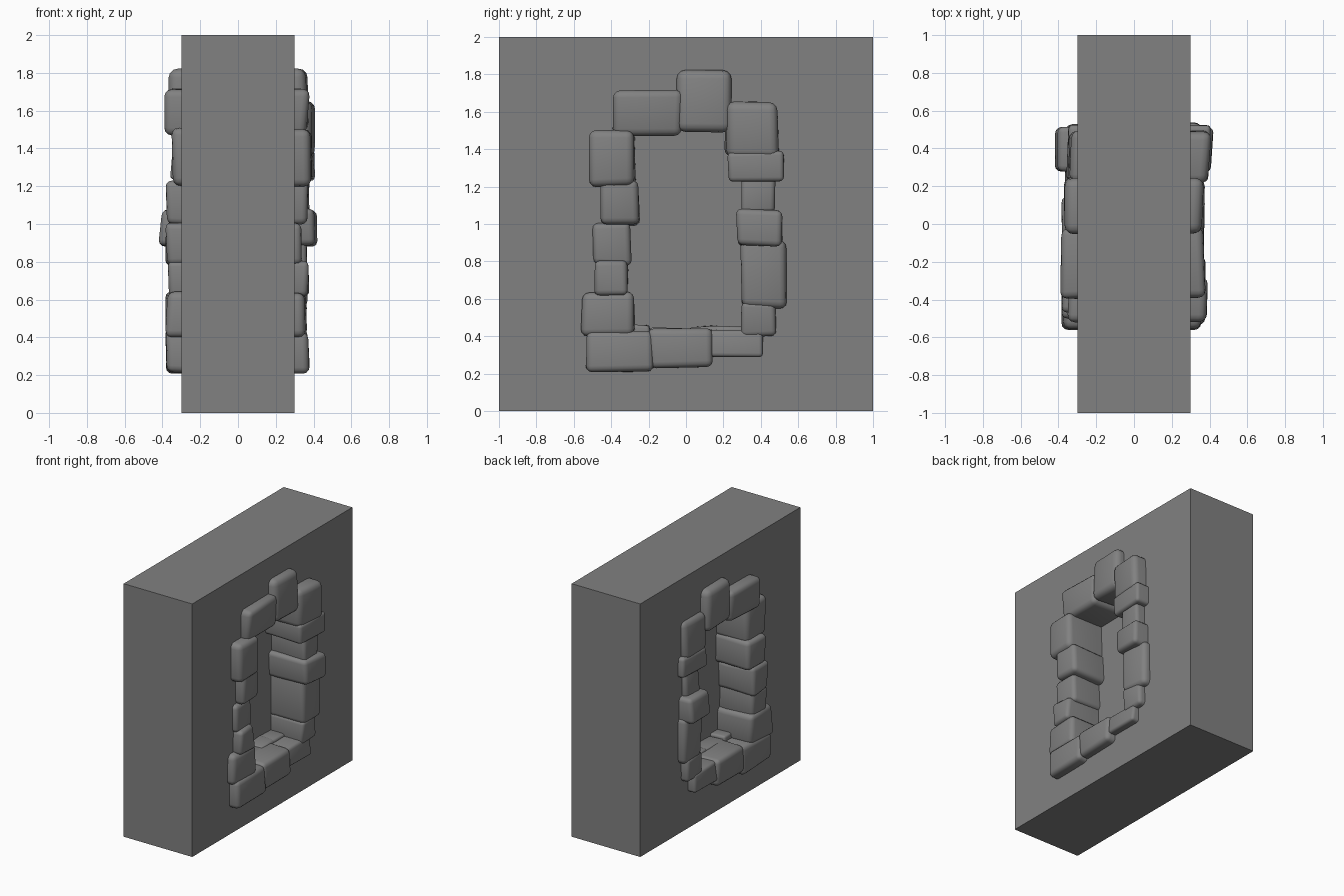
import bpy, bmesh, math, random
from mathutils import Vector

if "Cube" in bpy.data.objects:
    bpy.data.objects.remove(bpy.data.objects["Cube"])

random.seed(7)
mat = bpy.data.materials.new("stone grey")
mat.diffuse_color = (0.22, 0.22, 0.22, 1)
mat.use_nodes = True
mat.node_tree.nodes["Principled BSDF"].inputs["Base Color"].default_value = mat.diffuse_color


def finish(name, bm, smooth):
    bmesh.ops.recalc_face_normals(bm, faces=bm.faces[:])
    me = bpy.data.meshes.new(name)
    bm.to_mesh(me)
    bm.free()
    me.materials.append(mat)
    if smooth:
        me.polygons.foreach_set("use_smooth", [True] * len(me.polygons))
        me.set_sharp_from_angle(angle=math.radians(40))
    ob = bpy.data.objects.new(name, me)
    bpy.context.collection.objects.link(ob)
    return ob


def box_bm(lo, hi):
    bm = bmesh.new()
    bmesh.ops.create_cube(bm, size=1)
    lo, hi = Vector(lo), Vector(hi)
    for v in bm.verts:
        v.co = Vector([(a + b) / 2 + c * (b - a) for a, b, c in zip(lo, hi, v.co)])
    return bm


def stone(name, x0, x1, y0, y1, z0, z1):
    """Rough block: jittered box, split along its depth, rounded edges."""
    bm = box_bm((x0, y0, z0), (x1, y1, z1))
    small = min(y1 - y0, z1 - z0)
    if x1 - x0 > 0.5:  # pinch through-stones a little at mid depth
        edges = [e for e in bm.edges if abs(e.verts[0].co.x - e.verts[1].co.x) > 0.1]
        bmesh.ops.subdivide_edges(bm, edges=edges, cuts=2)
    cy, cz = (y0 + y1) / 2, (z0 + z1) / 2
    for v in bm.verts:
        end = abs(v.co.x) > 0.25
        v.co.x += random.uniform(-0.015, 0.015) if end else 0
        v.co.y += math.copysign(random.uniform(-0.016, 0.006), v.co.y - cy)
        v.co.z += math.copysign(random.uniform(-0.016, 0.006), v.co.z - cz)
    sharp = [e for e in bm.edges if e.calc_face_angle(0) > 0.8]
    bmesh.ops.bevel(bm, geom=sharp, offset=small * 0.17, segments=3,
                    profile=0.5, affect='EDGES', clamp_overlap=True)
    return finish(name, bm, True)


# Wall block with a recess on each broad side, edges hidden under the stones
wall = finish("wall", box_bm((-0.3, -1, 0), (0.3, 1, 2)), False)
outline = [(-0.40, 0.33), (0.30, 0.33), (0.41, 0.45), (0.41, 1.35),
           (0.33, 1.50), (0.10, 1.62), (-0.22, 1.60), (-0.40, 1.40)]
for side in (1, -1):
    bm = bmesh.new()
    f = bm.faces.new([bm.verts.new((side * 0.08, y, z)) for y, z in outline])
    r = bmesh.ops.extrude_face_region(bm, geom=[f])
    for v in r["geom"]:
        if isinstance(v, bmesh.types.BMVert):
            v.co.x = side * 0.5
    cutter = finish("recess_cutter", bm, False)
    cutter.hide_render = True
    mod = wall.modifiers.new("recess", 'BOOLEAN')
    mod.operation, mod.solver, mod.object = 'DIFFERENCE', 'EXACT', cutter
    bpy.context.view_layer.objects.active = wall
    bpy.ops.object.modifier_apply(modifier=mod.name)
    bpy.data.objects.remove(cutter)

# Frame stones running through the wall: x back, x front, y range, z range
frame = [
    (-.37, .38, -.53, -.18, .22, .42), (-.38, .37, -.19, .14, .24, .44),
    (-.36, .35, .13, .40, .30, .43), (-.35, .36, .30, .475, .41, .57),
    (-.36, .36, .30, .525, .56, .91), (-.41, .41, .28, .51, .89, 1.07),
    (-.34, .38, .31, .47, 1.06, 1.25), (-.36, .40, .235, .52, 1.24, 1.38),
    (-.34, .40, .22, .485, 1.36, 1.65), (-.36, .37, -.04, .24, 1.50, 1.81),
    (-.38, .37, -.385, -.03, 1.48, 1.71), (-.35, .38, -.515, -.28, 1.21, 1.50),
    (-.38, .37, -.455, -.26, 1.00, 1.22), (-.38, .33, -.49, -.305, .79, 1.00),
    (-.36, .37, -.485, -.315, .62, .80), (-.38, .36, -.55, -.285, .41, .63),
]
for i, s in enumerate(frame):
    stone(f"frame_stone_{i + 1}", *s)

# Small sill stones deeper in the opening, on both sides
for side in (1, -1):
    for y0, y1, z1 in [(-.30, -.20, .455), (-.19, .03, .44), (.02, .17, .445), (.16, .31, .44)]:
        a, b = sorted((side * 0.04, side * 0.20))
        stone("sill_stone", a, b, y0, y1, 0.33, z1)
